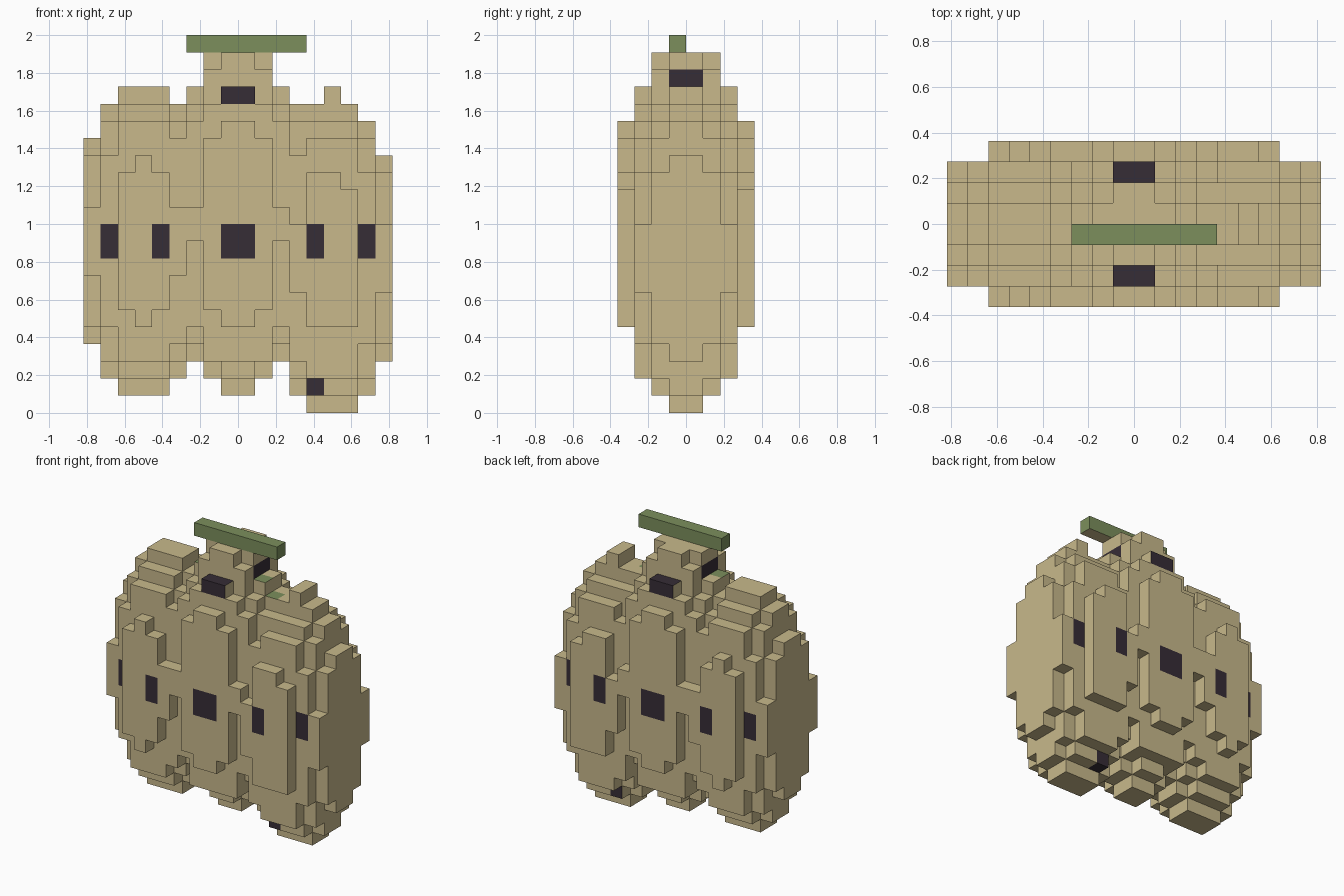
import bpy, bmesh, math
from mathutils import Vector

old = bpy.data.objects.get("Cube")
if old:
    bpy.data.objects.remove(old, do_unlink=True)

UNIT = 2 / 22  # edge of one block


def material(name, *rgb):
    m = bpy.data.materials.new(name)
    m.use_nodes = True
    m.diffuse_color = (*rgb, 1)
    m.node_tree.nodes["Principled BSDF"].inputs["Base Color"].default_value = (*rgb, 1)
    return m


TAN, DARK, GREEN = range(3)
MATERIALS = [
    material("tan_skin", 0.58, 0.485, 0.26),
    material("dark_spot", 0.037, 0.026, 0.037),
    material("green_stem", 0.2, 0.275, 0.107),
]


def block(x0, x1, y0, y1, z0, z1):
    return {(x, y, z) for x in range(x0, x1) for y in range(y0, y1) for z in range(z0, z1)}


def slab(x0, x1, z0, z1, half):
    """Block reaching equally far to the front and back."""
    return block(x0, x1, -half, half, z0, z1)


def taper(x0, x1, z0, z1, tiers):
    """Stepped slab that gets shorter by one block per tier outward."""
    return set().union(*(slab(x0, x1, z0 + h, z1 - h, h) for h in range(1, tiers + 1)))


def panel(x0, x1, z0, z1):
    """Outermost raised panel with stepped corners."""
    return slab(x0, x1, z0, z1, 4) | slab(x0 + 1, x1 - 1, z0 - 1, z1 + 1, 4)


def side_lobe():
    """Stepped lobe on the +x side."""
    core = taper(4, 7, 0, 20, 3)
    flanks = taper(3, 8, 1, 19, 2) | taper(3, 4, 1, 19, 3) | slab(7, 8, 5, 15, 3)
    rim = taper(8, 9, 3, 17, 2) | slab(8, 9, 8, 12, 3)
    return core | flanks | rim


def face_colour(cell, axis, sign):
    """Colour of one exposed block face, chosen by place and direction."""
    x, y, z = cell
    middle = x in (-1, 0)
    if axis < 2 and z == 21:  # stem sides
        return GREEN
    if axis == 0:  # neck spots
        dark = z == 19 and y in (-1, 0)
    elif axis == 1:  # eyes, mouth and low spot
        eye = z in (9, 10) and (middle or x in (-8, -5, 4, 7))
        dark = eye or (z == 18 and middle) or (z == 1 and x == 4)
    elif sign > 0:  # stem top, the strip below it, and the mouth tops
        if y == -1 and -3 <= x < 4:
            return GREEN
        dark = middle and y in (-3, 2)
    else:
        dark = z == 1 and x == 4
    return DARK if dark else TAN


def build(name, cells, solid):
    """Make an object from the outer faces of a set of blocks."""
    bm = bmesh.new()
    for cell in sorted(cells):
        for axis in range(3):
            for sign in (-1, 1):
                normal = Vector((0, 0, 0))
                normal[axis] = sign
                if tuple(int(c + n) for c, n in zip(cell, normal)) in solid:
                    continue
                across = Vector((normal.z, normal.x, normal.y))
                up = normal.cross(across)
                centre = Vector(cell) + Vector((0.5, 0.5, 0.5)) + normal / 2
                corners = (-across - up, across - up, across + up, up - across)
                face = bm.faces.new([bm.verts.new((centre + c / 2) * UNIT) for c in corners])
                face.material_index = face_colour(cell, axis, sign)
    # Join the block faces into large flat panels
    bmesh.ops.remove_doubles(bm, verts=bm.verts, dist=UNIT / 100)
    bmesh.ops.dissolve_limit(bm, angle_limit=math.radians(1), verts=bm.verts,
                             edges=bm.edges, delimit={"MATERIAL"})
    mesh = bpy.data.meshes.new(name)
    bm.to_mesh(mesh)
    bm.free()
    for m in MATERIALS:
        mesh.materials.append(m)
    bpy.context.collection.objects.link(bpy.data.objects.new(name, mesh))


# Right lobe is the mirrored side lobe, with its panel and the bridge to the centre
right = {(-x - 1, y, z) for x, y, z in side_lobe()}
right |= panel(-7, -4, 6, 14) | slab(-4, -3, 8, 12, 4)

# Left lobe sits one block lower, with a bump on top and a taller inner flank
left = {(x, y, z - 1) for x, y, z in side_lobe()}
left |= slab(5, 6, 18, 19, 1) | taper(3, 4, 0, 19, 2)
left |= slab(4, 7, 5, 13, 4) | slab(4, 6, 13, 14, 4) | slab(3, 4, 7, 11, 4)

# Centre lobe runs up into the neck
centre = taper(-3, 3, 2, 20, 3) | taper(-2, 2, 1, 22, 2) | taper(-1, 1, 0, 22, 3)
centre |= slab(-2, 2, 3, 18, 3) | slab(-1, 1, 20, 21, 2)
centre |= panel(-2, 2, 6, 16) | slab(-3, 3, 10, 12, 4)

# Stem bar across the top
stem = block(-3, 4, -1, 0, 21, 22)

parts = {"right_lobe": right, "left_lobe": left, "centre_lobe": centre, "stem": stem}
solid = set().union(*parts.values())
for name, cells in parts.items():
    build(name, cells, solid)
